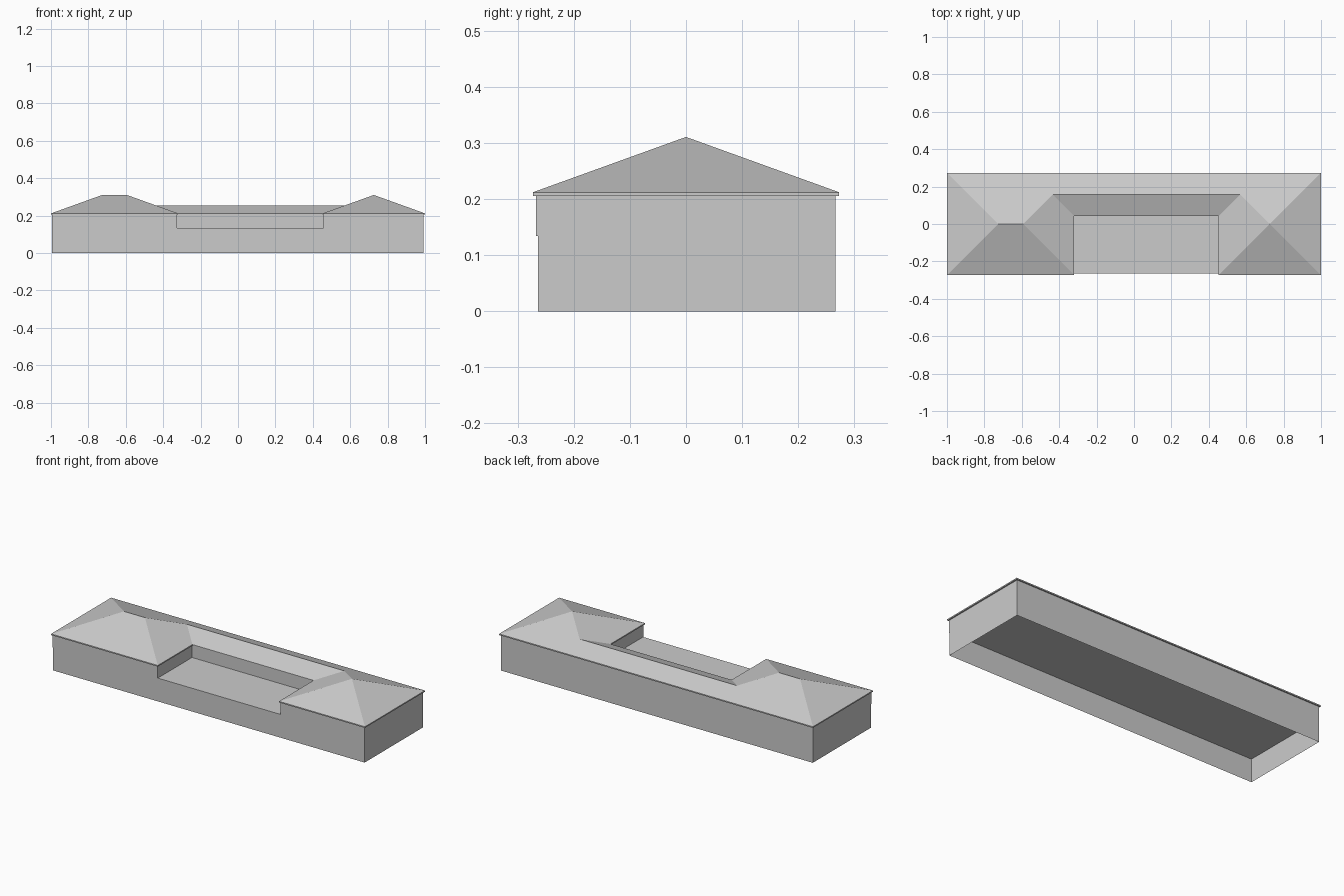
import bpy

if "Cube" in bpy.data.objects:
    bpy.data.objects.remove(bpy.data.objects["Cube"])

SLOPE = 0.36      # roof pitch
EAVE_LOW, EAVE_TOP = 0.205, 0.212
DECK = 0.134      # height of the flat middle roof


def add_mesh(name, verts, faces):
    mesh = bpy.data.meshes.new(name)
    mesh.from_pydata(verts, [], faces)
    mesh.update()
    obj = bpy.data.objects.new(name, mesh)
    bpy.context.collection.objects.link(obj)
    return obj


def u_plan(x0, x1, y0, y1, in0, in1, back):
    """Counter-clockwise U outline, open towards the front."""
    return [(x0, y0), (in0, y0), (in0, back), (in1, back),
            (in1, y0), (x1, y0), (x1, y1), (x0, y1)]


def walls(name, plan, z0, z1, top=False):
    """Upright walls around a plan, open below."""
    n = len(plan)
    verts = [(x, y, z) for z in (z0, z1) for x, y in plan]
    faces = [(i, (i + 1) % n, n + (i + 1) % n, n + i) for i in range(n)]
    if top:
        faces.append(tuple(range(n, 2 * n)))
    return add_mesh(name, verts, faces)


# Ground storey: open-bottomed block with a flat deck
walls("lower_block", [(-0.994, -0.264), (0.992, -0.264), (0.992, 0.266), (-0.994, 0.266)],
      0, DECK, top=True)

# Upper storey: U-shaped walls around the deck
walls("upper_walls", u_plan(-0.994, 0.992, -0.267, 0.266, -0.326, 0.458, 0.047),
      DECK, EAVE_LOW)

# Hipped roof over the U, with a thin eave band and soffit
X0, X1, Y, IN0, IN1, BACK = -1.0, 1.0, 0.273, -0.32, 0.452, 0.042
plan = u_plan(X0, X1, -Y, Y, IN0, IN1, BACK)
half_mid = (Y - BACK) / 2
half_right = (X1 - IN1) / 2
ridge = [(X0 + Y, 0, Y), (IN0 - Y, 0, Y),                  # left wing ridge
         (IN0 - half_mid, BACK + half_mid, half_mid),      # middle ridge
         (IN1 + half_mid, BACK + half_mid, half_mid),
         (X1 - half_right, 0, half_right)]                 # right wing peak
verts = [(x, y, z) for z in (EAVE_LOW, EAVE_TOP) for x, y in plan]
verts += [(x, y, EAVE_TOP + SLOPE * inset) for x, y, inset in ridge]
A, B, C, D, E, F, G, H = range(8, 16)
P1, P2, M1, M2, Q = range(16, 21)
faces = [(i, (i + 1) % 8, 8 + (i + 1) % 8, 8 + i) for i in range(8)]
faces.append(tuple(range(7, -1, -1)))
faces += [(A, B, P2, P1), (H, A, P1), (B, C, M1, P2), (C, D, M2, M1),
          (D, E, Q, M2), (E, F, Q), (F, G, Q), (G, H, P1, P2, M1, M2, Q)]
add_mesh("hipped_roof", verts, faces)
